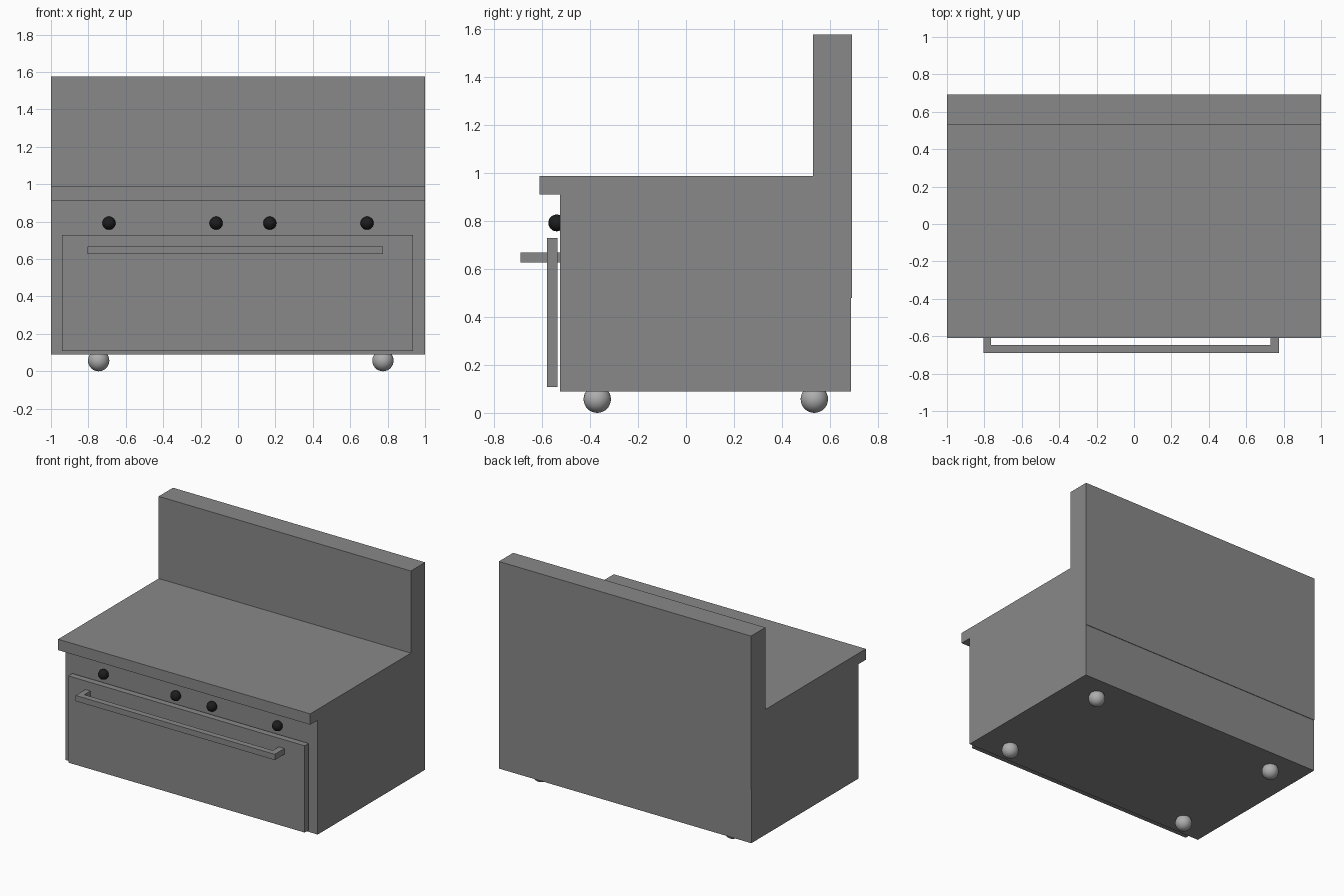
import bpy, bmesh

if "Cube" in bpy.data.objects:
    bpy.data.objects.remove(bpy.data.objects["Cube"])


def material(name, value):
    m = bpy.data.materials.new(name)
    m.diffuse_color = (value, value, value, 1)
    m.use_nodes = True
    m.node_tree.nodes["Principled BSDF"].inputs["Base Color"].default_value = m.diffuse_color
    return m


steel = material("dark_steel", 0.25)
foot_grey = material("foot_grey", 0.42)
black = material("black", 0.012)


def finish(name, bm, mat):
    mesh = bpy.data.meshes.new(name)
    bmesh.ops.recalc_face_normals(bm, faces=bm.faces)
    bm.to_mesh(mesh)
    bm.free()
    mesh.materials.append(mat)
    obj = bpy.data.objects.new(name, mesh)
    bpy.context.collection.objects.link(obj)
    return obj


def prism(name, points, vector, mat=steel):
    """Extrude a closed 3D profile along a vector."""
    bm = bmesh.new()
    face = bm.faces.new([bm.verts.new(p) for p in points])
    ext = bmesh.ops.extrude_face_region(bm, geom=[face])["geom"]
    bmesh.ops.translate(bm, vec=vector,
                        verts=[v for v in ext if isinstance(v, bmesh.types.BMVert)])
    return finish(name, bm, mat)


def box(name, x0, x1, y0, y1, z0, z1):
    return prism(name, [(x0, y0, z0), (x1, y0, z0), (x1, y1, z0), (x0, y1, z0)],
                 (0, 0, z1 - z0))


def ball(name, centre, radius, mat):
    bm = bmesh.new()
    bmesh.ops.create_uvsphere(bm, u_segments=32, v_segments=16, radius=radius)
    bmesh.ops.translate(bm, verts=bm.verts, vec=centre)
    for f in bm.faces:
        f.smooth = True
    return finish(name, bm, mat)


# Cabinet with overhanging cooktop, one side profile
side = [(-0.525, 0.09), (0.688, 0.09), (0.688, 0.988), (-0.61, 0.988),
        (-0.61, 0.91), (-0.525, 0.91)]
prism("cabinet", [(-1, y, z) for y, z in side], (2, 0, 0))

# Tall back panel, lapping slightly over the rear of the cabinet
box("back_panel", -1, 1, 0.53, 0.692, 0.48, 1.577)

# Oven door, standing just off the cabinet
box("oven_door", -0.94, 0.935, -0.58, -0.535, 0.108, 0.73)

# U-shaped handle whose arms run through the door to the cabinet
u = [(-0.805, -0.52), (-0.805, -0.69), (0.775, -0.69), (0.775, -0.52),
     (0.73, -0.52), (0.73, -0.648), (-0.765, -0.648), (-0.765, -0.52)]
prism("door_handle", [(x, y, 0.627) for x, y in u], (0, 0, 0.041))

# Control knobs
for i, x in enumerate((-0.69, -0.117, 0.17, 0.69)):
    ball(f"knob_{i + 1}", (x, -0.539, 0.792), 0.035, black)

# Ball feet
for i, x in enumerate((-0.745, 0.775)):
    for j, y in enumerate((-0.37, 0.535)):
        ball(f"foot_{2 * i + j + 1}", (x, y, 0.057), 0.057, foot_grey)
